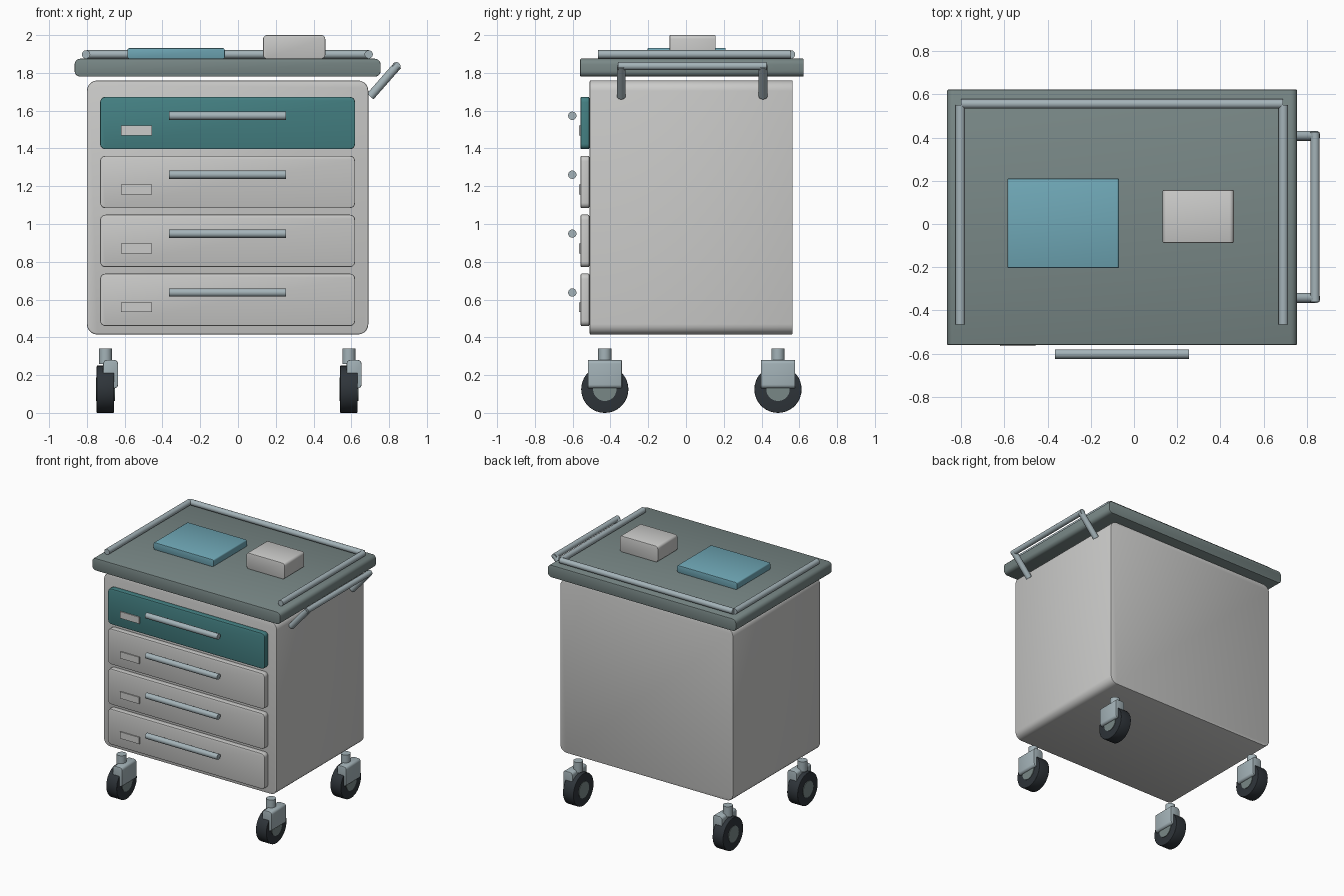
import bpy, bmesh, math
from mathutils import Vector

if "Cube" in bpy.data.objects:
    bpy.data.objects.remove(bpy.data.objects["Cube"])


def material(name, r, g, b):
    m = bpy.data.materials.new(name)
    m.diffuse_color = (r, g, b, 1)
    m.use_nodes = True
    m.node_tree.nodes["Principled BSDF"].inputs["Base Color"].default_value = m.diffuse_color
    return m


GREY = material("light grey", 0.60, 0.60, 0.59)
SLATE = material("slate", 0.19, 0.245, 0.24)
TEAL = material("teal", 0.06, 0.225, 0.235)
BLUE = material("soft blue", 0.16, 0.39, 0.47)
STEEL = material("steel", 0.37, 0.45, 0.48)
RUBBER = material("rubber", 0.028, 0.035, 0.042)


def finish(name, bm, mat):
    me = bpy.data.meshes.new(name)
    bmesh.ops.recalc_face_normals(bm, faces=bm.faces)
    bm.to_mesh(me)
    bm.free()
    me.materials.append(mat)
    ob = bpy.data.objects.new(name, me)
    bpy.context.collection.objects.link(ob)
    bpy.ops.object.select_all(action='DESELECT')
    ob.select_set(True)
    bpy.context.view_layer.objects.active = ob
    bpy.ops.object.shade_smooth_by_angle(angle=math.radians(35))
    return ob


def block(name, x, y, z, mat, r=0.0, axis=1, edge=0.0):
    """Box from ranges; edges along axis rounded by r, remaining rims by edge."""
    bm = bmesh.new()
    bmesh.ops.create_cube(bm, size=1)
    for v in bm.verts:
        for i, (lo, hi) in enumerate((x, y, z)):
            v.co[i] = lo if v.co[i] < 0 else hi
    if r:
        es = [e for e in bm.edges
              if abs((e.verts[0].co - e.verts[1].co).normalized()[axis]) > 0.9]
        bmesh.ops.bevel(bm, geom=es, offset=r, segments=5, profile=0.5, affect='EDGES')
    if edge:
        es = [e for e in bm.edges if e.calc_face_angle(0) > 1.0]
        bmesh.ops.bevel(bm, geom=es, offset=edge, segments=2, profile=0.5, affect='EDGES')
    return finish(name, bm, mat)


def rod(name, a, b, r, mat, sides=20, edge=0.0):
    """Cylinder between two points, with optionally rounded rims."""
    a, b = Vector(a), Vector(b)
    bm = bmesh.new()
    bmesh.ops.create_cone(bm, cap_ends=True, segments=sides, radius1=r, radius2=r,
                          depth=(b - a).length)
    if edge:
        es = [e for e in bm.edges if e.calc_face_angle(0) > 1.0]
        bmesh.ops.bevel(bm, geom=es, offset=edge, segments=3, profile=0.5, affect='EDGES')
    rot = (b - a).to_track_quat('Z', 'Y')
    for v in bm.verts:
        v.co = rot @ v.co + (a + b) / 2
    return finish(name, bm, mat)


# Cabinet and worktop
block("cabinet", (-0.80, 0.69), (-0.51, 0.565), (0.415, 1.76), GREY, 0.055, 1, 0.006)
block("worktop", (-0.865, 0.755), (-0.56, 0.622), (1.78, 1.875), SLATE, 0.03, 1, 0.004)

# Drawers with label plates and pull bars
for i in range(4):
    z = 0.46 + 0.312 * i
    block(f"drawer_{i + 1}", (-0.73, 0.62), (-0.558, -0.512), (z, z + 0.277),
          TEAL if i == 3 else GREY, 0.028, 1, 0.006)
    block(f"drawer_label_{i + 1}", (-0.62, -0.455), (-0.566, -0.557),
          (z + 0.073, z + 0.125), GREY)
    rod(f"drawer_pull_{i + 1}", (-0.365, -0.602, z + 0.177),
        (0.255, -0.602, z + 0.177), 0.022, STEEL)

# Guard rail round three sides of the worktop
for side, x in (("left", -0.804), ("right", 0.692)):
    rod(f"guard_rail_{side}", (x, -0.465, 1.898), (x, 0.552, 1.898), 0.022, STEEL)
rod("guard_rail_back", (-0.80, 0.556, 1.898), (0.69, 0.556, 1.898), 0.022, STEEL)

# Push handle on the right side
for side, y in (("front", -0.343), ("back", 0.408)):
    rod(f"push_handle_arm_{side}", (0.70, y, 1.675), (0.845, y, 1.84), 0.023, STEEL)
rod("push_handle_bar", (0.839, -0.36, 1.836), (0.839, 0.425, 1.836), 0.021, STEEL)

# Items lying on the worktop
block("folder", (-0.585, -0.07), (-0.203, 0.21), (1.875, 1.931), BLUE, 0.01, 1, 0.003)
block("supply_box", (0.133, 0.462), (-0.087, 0.157), (1.875, 2.0), GREY, 0.02, 1, 0.004)

# Swivel casters
for end, y in (("front", -0.43), ("back", 0.487)):
    for side, x in (("left", -0.702), ("right", 0.587)):
        tag = f"{end}_{side}"
        rod(f"caster_stem_{tag}", (x, y, 0.26), (x, y, 0.34), 0.035, STEEL)
        block(f"caster_fork_{tag}", (x - 0.012, x + 0.067), (y - 0.09, y + 0.09),
              (0.13, 0.28), STEEL, 0.02, 1, 0.004)
        rod(f"caster_tyre_{tag}", (x - 0.046, y, 0.125), (x + 0.046, y, 0.125),
            0.125, RUBBER, 36, 0.004)
        rod(f"caster_hub_{tag}", (x - 0.05, y, 0.125), (x + 0.05, y, 0.125),
            0.062, SLATE, 28)
